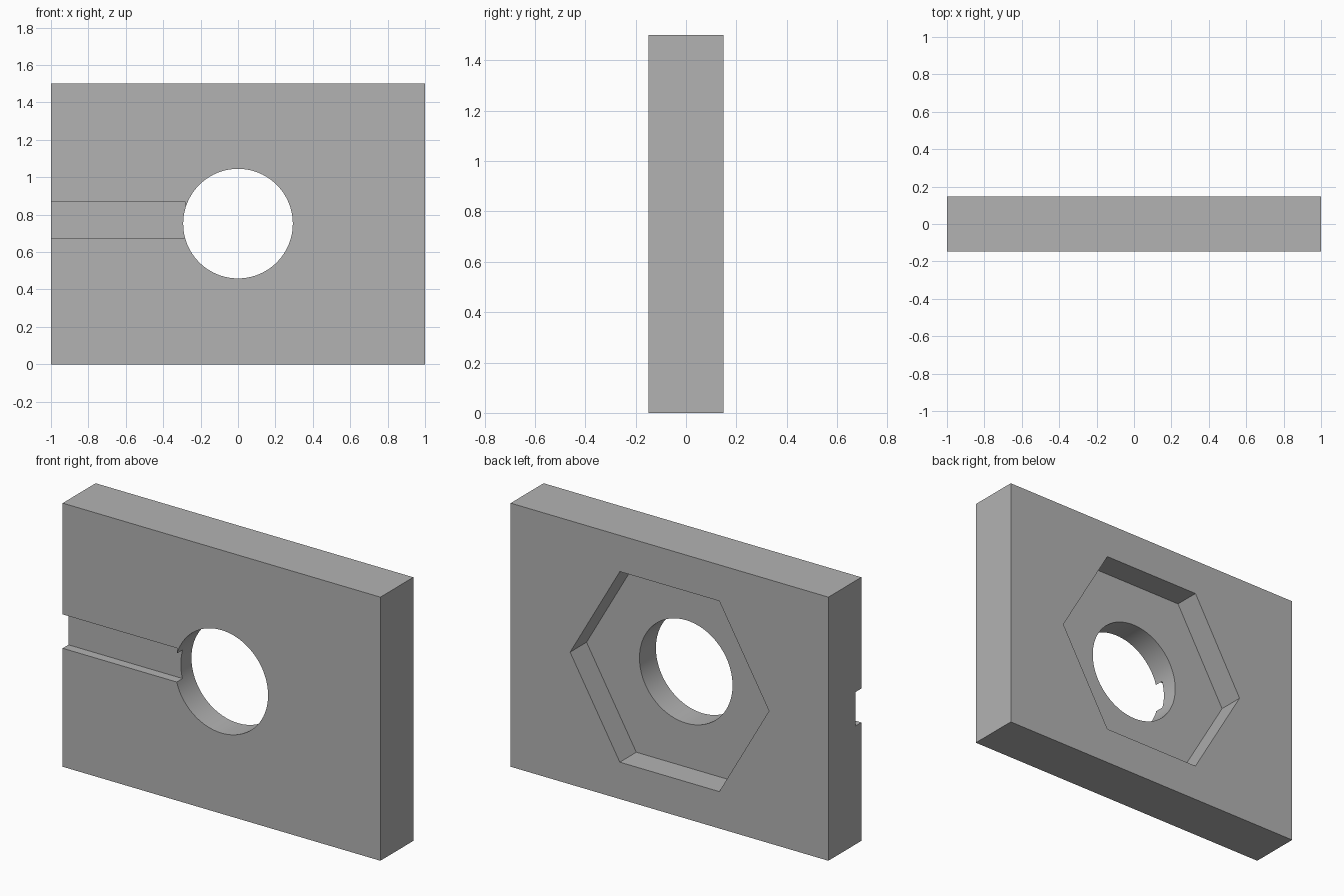
import bpy
import bmesh
from math import cos, sin, tau, radians

if "Cube" in bpy.data.objects:
    bpy.data.objects.remove(bpy.data.objects["Cube"], do_unlink=True)

HALF_W, HALF_D, HEIGHT = 1.0, 0.148, 1.5
CENTRE_Z = 0.752
MARGIN = 0.1

grey = bpy.data.materials.new("plain grey")
grey.use_nodes = True
colour = (0.45, 0.45, 0.45, 1)
grey.diffuse_color = colour
grey.node_tree.nodes["Principled BSDF"].inputs["Base Color"].default_value = colour


def prism(name, outline, front, back):
    """Extrude an x-z outline from y=front to y=back."""
    bm = bmesh.new()
    face = bm.faces.new([bm.verts.new((x, front, z)) for x, z in outline])
    new = bmesh.ops.extrude_face_region(bm, geom=[face])["geom"]
    moved = [v for v in new if isinstance(v, bmesh.types.BMVert)]
    bmesh.ops.translate(bm, verts=moved, vec=(0, back - front, 0))
    bmesh.ops.recalc_face_normals(bm, faces=bm.faces)
    mesh = bpy.data.meshes.new(name)
    bm.to_mesh(mesh)
    bm.free()
    mesh.materials.append(grey)
    obj = bpy.data.objects.new(name, mesh)
    bpy.context.collection.objects.link(obj)
    return obj


def rectangle(x0, x1, z0, z1):
    return [(x0, z0), (x1, z0), (x1, z1), (x0, z1)]


def polygon(sides, radius):
    return [(radius * cos(tau * i / sides), CENTRE_Z + radius * sin(tau * i / sides))
            for i in range(sides)]


# Slab
slab = prism("slab", rectangle(-HALF_W, HALF_W, 0, HEIGHT), -HALF_D, HALF_D)

# Round through hole, hexagonal pocket at the back, wire slot at the front
cutters = [
    prism("hole_cutter", polygon(96, 0.293), -HALF_D - MARGIN, HALF_D + MARGIN),
    prism("hex_pocket_cutter", polygon(6, 0.626), 0.0, HALF_D + MARGIN),
    prism("slot_cutter", rectangle(-HALF_W - MARGIN, -0.28, 0.674, 0.867),
          -HALF_D - MARGIN, -HALF_D + 0.052),
]

bpy.ops.object.select_all(action="DESELECT")
bpy.context.view_layer.objects.active = slab
slab.select_set(True)
for cutter in cutters:
    cutter.hide_render = True
    cut = slab.modifiers.new(cutter.name, "BOOLEAN")
    cut.operation = "DIFFERENCE"
    cut.solver = "EXACT"
    cut.object = cutter
    bpy.ops.object.modifier_apply(modifier=cut.name)
    bpy.data.objects.remove(cutter, do_unlink=True)

# Smooth hole wall, crisp edges
bpy.ops.object.shade_smooth_by_angle(angle=radians(20))
